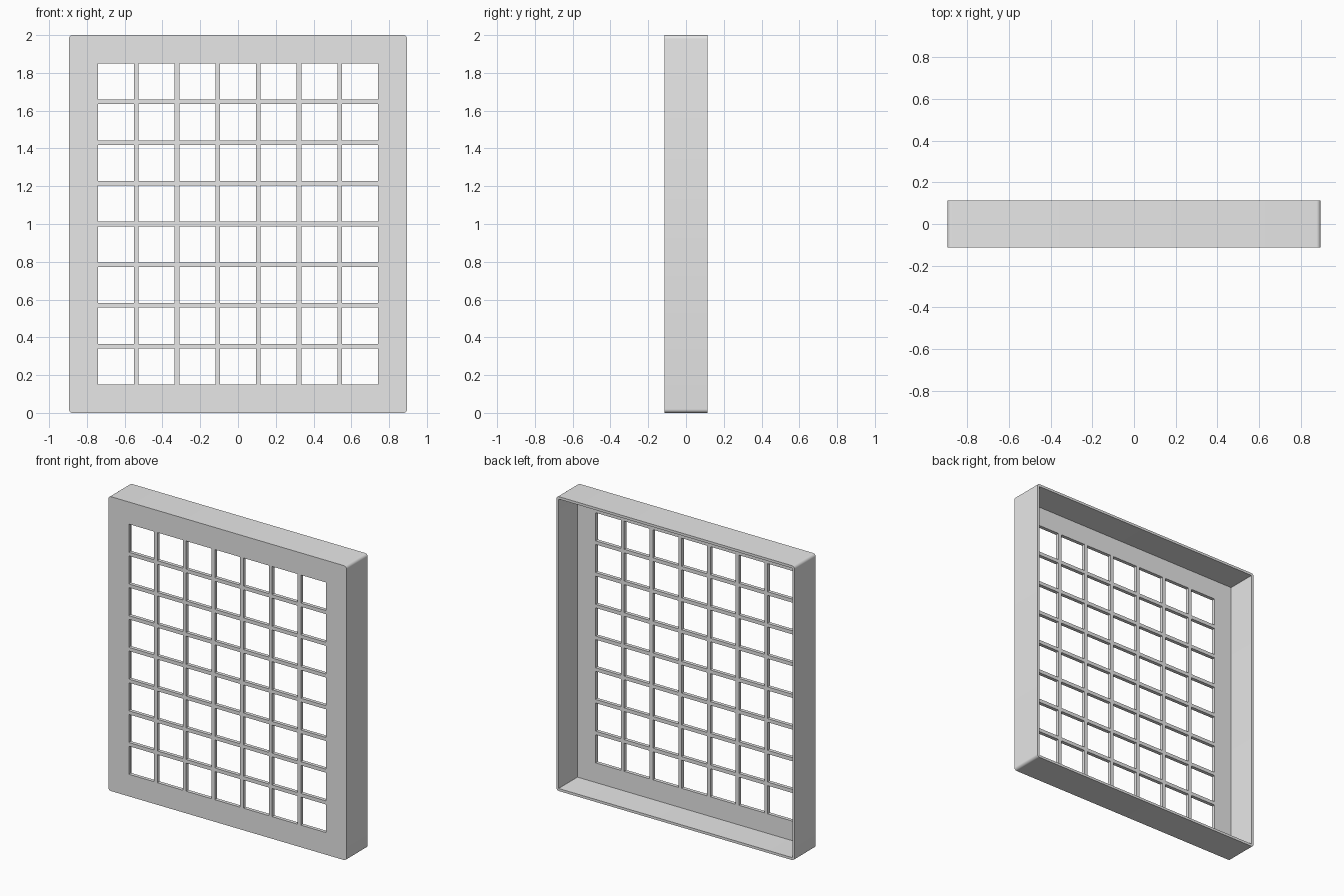
import bpy
import bmesh
from mathutils import Matrix, Vector

default = bpy.data.objects.get("Cube")
if default:
    bpy.data.objects.remove(default, do_unlink=True)

# Overall sizes
WIDTH, HEIGHT, DEPTH = 1.79, 2.0, 0.226
WALL, PANEL, RADIUS = 0.017, 0.024, 0.02
COLS, ROWS, HOLE, PITCH = 7, 8, 0.191, 0.2155
FRONT = -DEPTH / 2


def add_box(bm, centre, size):
    """Add a box and return its vertices."""
    matrix = Matrix.Translation(centre) @ Matrix.Diagonal((*size, 1))
    return bmesh.ops.create_cube(bm, size=1, matrix=matrix)["verts"]


def make_object(name, bm):
    mesh = bpy.data.meshes.new(name)
    bmesh.ops.recalc_face_normals(bm, faces=bm.faces)
    bm.to_mesh(mesh)
    bm.free()
    obj = bpy.data.objects.new(name, mesh)
    bpy.context.collection.objects.link(obj)
    return obj


def rounded_block(name, centre, size, radius):
    """Box whose four edges running front to back are rounded."""
    bm = bmesh.new()
    add_box(bm, centre, size)
    edges = [e for e in bm.edges
             if abs((e.verts[0].co - e.verts[1].co).y) > size[1] / 2]
    bmesh.ops.bevel(bm, geom=edges, offset=radius, segments=6,
                    profile=0.5, affect="EDGES")
    return make_object(name, bm)


# Outer body of the tray
tray = rounded_block("grid_tray", Vector((0, 0, HEIGHT / 2)),
                     (WIDTH, DEPTH, HEIGHT), RADIUS)

# Cavity open at the back
cavity = rounded_block("cavity_cutter", Vector((0, PANEL, HEIGHT / 2)),
                       (WIDTH - 2 * WALL, DEPTH, HEIGHT - 2 * WALL),
                       RADIUS - WALL)

# Grid of square openings through the front panel
bm = bmesh.new()
for col in range(COLS):
    for row in range(ROWS):
        x = (col - (COLS - 1) / 2) * PITCH
        z = HEIGHT / 2 + (row - (ROWS - 1) / 2) * PITCH
        add_box(bm, Vector((x, FRONT, z)), (HOLE, PANEL * 4, HOLE))
openings = make_object("opening_cutter", bm)

# Cut the tray, then drop the cutters
for cutter in (cavity, openings):
    cutter.hide_render = True
    cut = tray.modifiers.new(cutter.name, "BOOLEAN")
    cut.operation = "DIFFERENCE"
    cut.solver = "EXACT"
    cut.object = cutter
bpy.context.view_layer.update()
evaluated = tray.evaluated_get(bpy.context.evaluated_depsgraph_get())
result = bpy.data.meshes.new_from_object(evaluated)
tray.modifiers.clear()
tray.data = result
for cutter in (cavity, openings):
    bpy.data.objects.remove(cutter, do_unlink=True)

# Single plain grey
grey = bpy.data.materials.new("light_grey")
grey.use_nodes = True
colour = (0.8, 0.8, 0.8, 1)
grey.diffuse_color = colour
for node in grey.node_tree.nodes:
    if node.type == "BSDF_PRINCIPLED":
        node.inputs["Base Color"].default_value = colour
tray.data.materials.clear()
tray.data.materials.append(grey)

# Smooth rounded corners, sharp edges elsewhere
bpy.ops.object.select_all(action="DESELECT")
tray.select_set(True)
bpy.context.view_layer.objects.active = tray
bpy.ops.object.shade_smooth_by_angle(angle=0.6)
